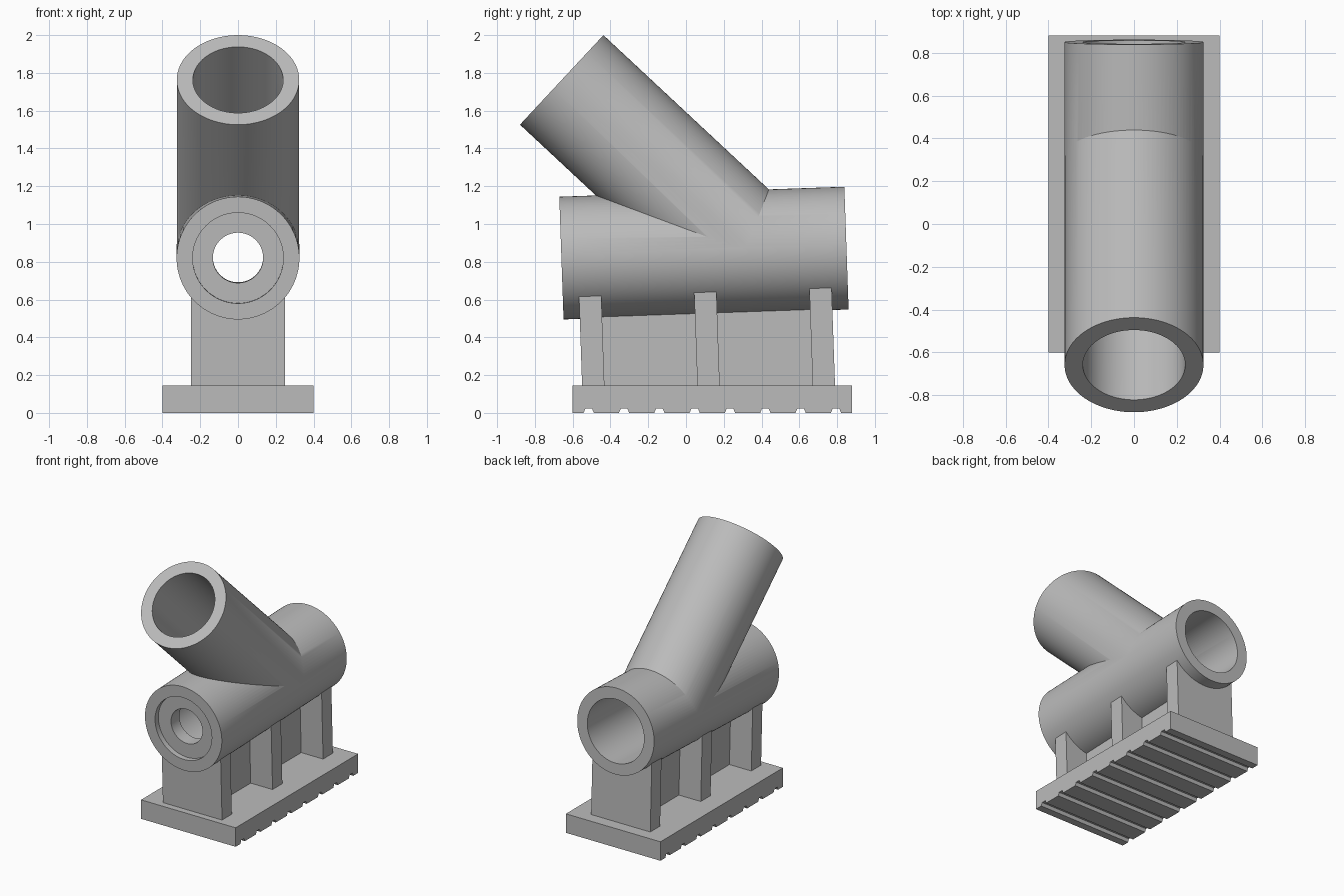
import bpy, bmesh, math
from mathutils import Matrix, Vector

cube = bpy.data.objects.get("Cube")
if cube:
    bpy.data.objects.remove(cube, do_unlink=True)

grey = bpy.data.materials.new("plain grey")
grey.use_nodes = True
grey.diffuse_color = (0.5, 0.5, 0.5, 1)
grey.node_tree.nodes["Principled BSDF"].inputs["Base Color"].default_value = (0.5, 0.5, 0.5, 1)

# Pipe frame: main axis along local y, tipped up slightly towards the back
FRAME = Matrix.Translation((0, 0.095, 0.846)) @ Matrix.Rotation(math.radians(2), 4, 'X')
HALF, OUTER, BORE, HOLE = 0.755, 0.325, 0.24, 0.133
JOINT = Vector((0, 0.222, 0))
BRANCH = Vector((0, -1, 1)).normalized()
BRANCH_LEN = 1.333


def finish(name, bm):
    bmesh.ops.recalc_face_normals(bm, faces=bm.faces)
    mesh = bpy.data.meshes.new(name)
    bm.to_mesh(mesh)
    bm.free()
    mesh.materials.append(grey)
    obj = bpy.data.objects.new(name, mesh)
    bpy.context.collection.objects.link(obj)
    return obj


def rod(name, start, end, radius):
    start, end = Vector(start), Vector(end)
    axis = end - start
    place = Matrix.Translation((start + end) / 2) @ axis.to_track_quat('Z', 'Y').to_matrix().to_4x4()
    bm = bmesh.new()
    bmesh.ops.create_cone(bm, cap_ends=True, segments=96, radius1=radius, radius2=radius,
                          depth=axis.length, matrix=FRAME @ place)
    return finish(name, bm)


def box(name, centre, size):
    bm = bmesh.new()
    bmesh.ops.create_cube(bm, size=1, matrix=FRAME @ Matrix.Translation(centre) @ Matrix.Diagonal((*size, 1)))
    return finish(name, bm)


def combine(target, other, operation):
    mod = target.modifiers.new("combine", 'BOOLEAN')
    mod.operation, mod.solver, mod.object = operation, 'EXACT', other
    bpy.context.view_layer.objects.active = target
    bpy.ops.object.modifier_apply(modifier=mod.name)
    bpy.data.objects.remove(other, do_unlink=True)


def y_rod(name, y0, y1, radius):
    return rod(name, (0, y0, 0), (0, y1, 0), radius)


# Wye pipe: outer bodies joined, then the bores, front recess and small front hole
pipe = y_rod("wye_pipe", -HALF, HALF, OUTER)
combine(pipe, rod("branch", JOINT, JOINT + BRANCH * BRANCH_LEN, OUTER - 0.001), 'UNION')
bore = y_rod("bore", -HALF + 0.14, HALF + 0.1, BORE)
combine(bore, rod("branch_bore", JOINT, JOINT + BRANCH * (BRANCH_LEN + 0.1), BORE - 0.001), 'UNION')
combine(pipe, bore, 'DIFFERENCE')
combine(pipe, y_rod("recess", -HALF - 0.1, -HALF + 0.04, BORE), 'DIFFERENCE')
combine(pipe, y_rod("front_hole", -HALF - 0.1, -HALF + 0.3, HOLE), 'DIFFERENCE')

# Stand: three cross ribs and a central web, cut to cradle the pipe
stand = box("support_ribs", (0, 0, -0.45), (0.13, 1.22, 0.6))
for y in (-0.61, 0, 0.61):
    combine(stand, box("rib", (0, y, -0.45), (0.5, 0.118, 0.6)), 'UNION')
combine(stand, y_rod("cradle", -HALF - 0.1, HALF + 0.1, OUTER - 0.004), 'DIFFERENCE')

# Base plate: side profile with tapered grooves underneath, extruded across
profile = [(0.88, 0), (0.88, 0.145), (-0.6, 0.145), (-0.6, 0)]
for i in range(8):
    y = -0.515 + 0.187 * i
    profile += [(y - 0.027, 0), (y - 0.017, 0.024), (y + 0.017, 0.024), (y + 0.027, 0)]
bm = bmesh.new()
side = bm.faces.new([bm.verts.new((-0.4, y, z)) for y, z in profile])
extruded = bmesh.ops.extrude_face_region(bm, geom=[side], use_keep_orig=True)
bmesh.ops.translate(bm, vec=(0.8, 0, 0),
                    verts=[v for v in extruded["geom"] if isinstance(v, bmesh.types.BMVert)])
base = finish("base_plate", bm)

# Smooth round walls, crisp edges
for obj in (pipe, stand):
    bpy.ops.object.select_all(action='DESELECT')
    obj.select_set(True)
    bpy.context.view_layer.objects.active = obj
    bpy.ops.object.shade_smooth_by_angle(angle=math.radians(25))
